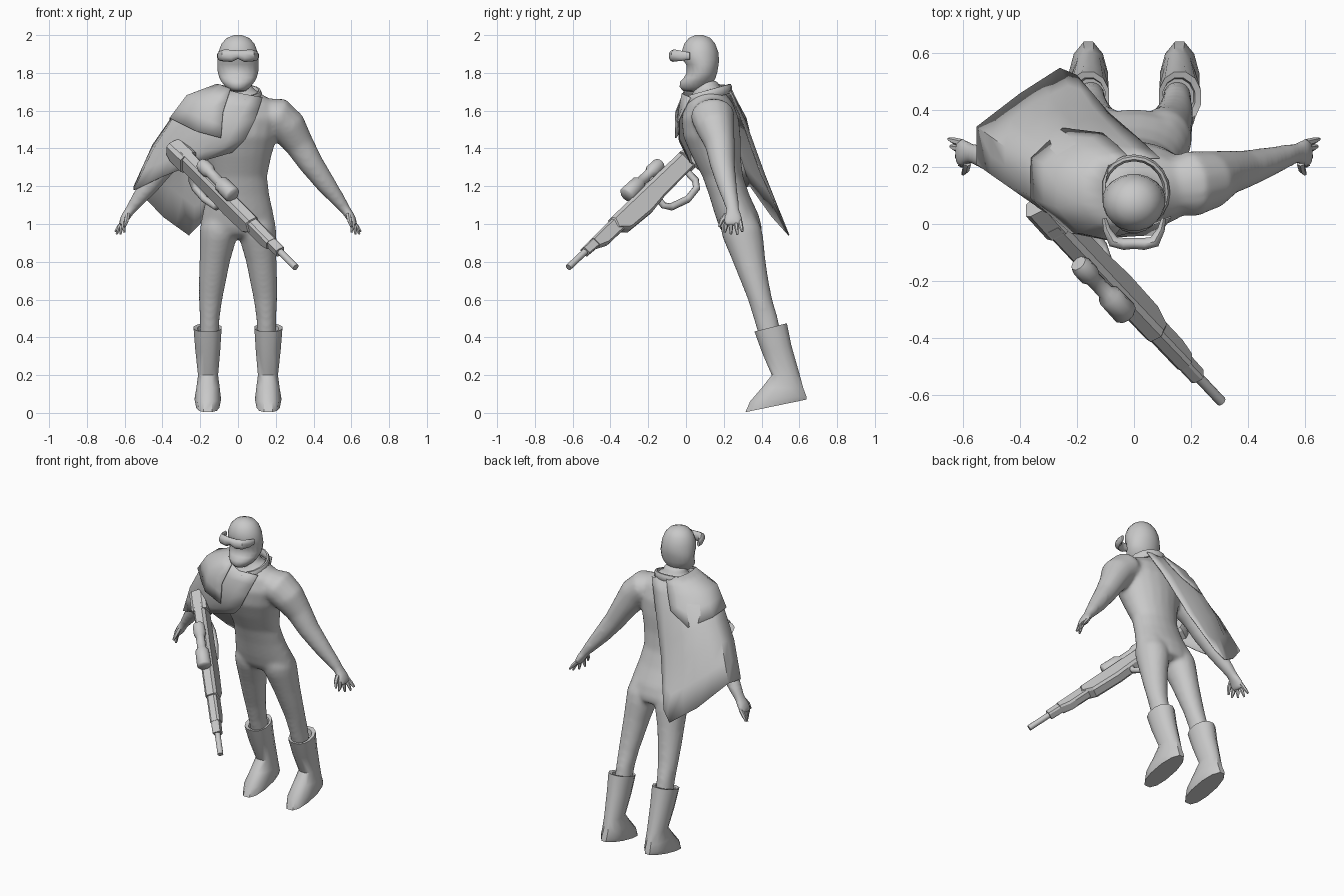
import bpy, bmesh, math
from mathutils import Vector, Matrix

GREY = bpy.data.materials.new("plain grey")
GREY.diffuse_color = (0.58, 0.58, 0.58, 1)


def finish(name, bm, angle=50):
    bmesh.ops.recalc_face_normals(bm, faces=bm.faces)
    me = bpy.data.meshes.new(name)
    bm.to_mesh(me)
    bm.free()
    ob = bpy.data.objects.new(name, me)
    bpy.context.collection.objects.link(ob)
    me.materials.append(GREY)
    bpy.context.view_layer.objects.active = ob
    ob.select_set(True)
    bpy.ops.object.shade_smooth_by_angle(angle=math.radians(angle))
    ob.select_set(False)
    return ob


def skin(name, rings, closed=False, angle=50):
    """Bridge equal-length point rings, capping the ends."""
    bm = bmesh.new()
    vs = [[bm.verts.new(p) for p in r] for r in rings]
    n, m = len(vs[0]), len(vs)
    for i in range(m if closed else m - 1):
        a, b = vs[i], vs[(i + 1) % m]
        for j in range(n):
            k = (j + 1) % n
            bm.faces.new((a[j], a[k], b[k], b[j]))
    if not closed:
        bm.faces.new(vs[0])
        bm.faces.new(vs[-1])
    return finish(name, bm, angle)


def power(v, p):
    return math.copysign(abs(v) ** p, v)


def loft(name, rings, n=16, mirror=False, angle=50, blunt=1):
    """Stacked ovals: (x centre, x radius, front y, front z, back y, back z)."""
    obs = []
    for side in ((1, -1) if mirror else (1,)):
        out = []
        for x, rx, yf, zf, yb, zb in rings:
            ring = []
            for j in range(n):
                a = math.tau * (j + .5) / n
                p = blunt if math.sin(a) < 0 else 1
                t = .5 + .5 * power(math.sin(a), p)
                ring.append((side * (x + rx * power(math.cos(a), p)), yf + (yb - yf) * t, zf + (zb - zf) * t))
            out.append(ring)
        obs.append(skin(("left_" if side > 0 else "right_") * mirror + name, out, angle=angle))
    return obs


def tube(name, pts, n=12, side=1, closed=False, ref=(0, 1, 0), matrix=None):
    """Ovals square to a path: (x, y, z, radius across, radius along ref)."""
    P = [Vector(p[:3]) for p in pts]
    out = []
    for i, p in enumerate(P):
        if closed:
            d = P[(i + 1) % len(P)] - P[i - 1]
        else:
            d = P[min(i + 1, len(P) - 1)] - P[max(i - 1, 0)]
        d.normalize()
        v = Vector(ref)
        v = (v - d * v.dot(d)).normalized()
        u = v.cross(d)
        ring = []
        for j in range(n):
            a = math.tau * (j + .5) / n
            q = p + u * math.cos(a) * pts[i][3] + v * math.sin(a) * pts[i][4]
            q.x *= side
            ring.append(matrix @ q if matrix else q)
        out.append(ring)
    return skin(name, out, closed)


def flat(z, yf, yb, rx, x=0):
    return (x, rx, yf, z, yb, z)


# Leaning torso with neck
body = loft("torso", [flat(*r) for r in (
    (1.76, .05, .165, .07), (1.72, .04, .185, .076), (1.69, .035, .21, .125), (1.64, 0, .25, .20),
    (1.56, -.025, .28, .225), (1.46, -.015, .29, .207), (1.36, .03, .29, .178), (1.25, .087, .303, .155),
    (1.15, .122, .338, .168), (1.05, .152, .385, .19), (.98, .177, .403, .203), (.945, .20, .40, .19),
    (.925, .24, .36, .10))], 20)

# Legs
body += loft("leg", [flat(z, yf, yb, (b - a) / 2, (a + b) / 2) for z, yf, yb, a, b in (
    (1.06, .19, .36, .03, .17), (.98, .182, .40, .003, .203), (.93, .192, .41, .004, .204),
    (.8, .247, .423, .042, .205), (.7, .287, .438, .062, .208), (.6, .327, .458, .082, .208),
    (.5, .357, .488, .097, .203), (.4, .387, .505, .1, .203))], mirror=True)

# Arms with palms
SIDES = ((1, "left"), (-1, "right"))
for s, w in SIDES:
    body.append(tube(w + "_arm", [
        (.12, .13, 1.60, .07, .09), (.20, .14, 1.575, .102, .118), (.265, .155, 1.513, .10, .104),
        (.325, .18, 1.42, .079, .08), (.39, .193, 1.315, .066, .067), (.47, .217, 1.205, .053, .053),
        (.54, .24, 1.115, .037, .041), (.57, .248, 1.075, .028, .037), (.60, .25, 1.03, .025, .053),
        (.617, .25, .99, .018, .051)], 14, s))

# Fuse torso, legs and arms into one smooth body
bm = bmesh.new()
for ob in body:
    bm.from_mesh(ob.data)
    bpy.data.objects.remove(ob)
figure = finish("body", bm)
mod = figure.modifiers.new("fuse", 'REMESH')
mod.mode, mod.voxel_size, mod.use_smooth_shade = 'VOXEL', .012, True
mod = figure.modifiers.new("soften", 'SMOOTH')
mod.factor, mod.iterations = .5, 12

# Fingers and thumbs
for s, w in SIDES:
    for i, (y0, x, y, z) in enumerate(((.285, .65, .298, .96), (.262, .643, .272, .945),
                                       (.238, .622, .238, .945), (.215, .60, .205, .955))):
        tube(f"{w}_finger_{i + 1}", [(.605, y0, 1.015, .013, .013),
             ((.612 + x) / 2, (y0 + y) / 2, .985, .012, .012), (x, y, z, .006, .006)], 6, s)
    tube(w + "_thumb", [(.585, .215, 1.05, .015, .015), (.59, .19, 1.02, .013, .013),
                        (.60, .175, .985, .006, .006)], 6, s)

# Boots with open rims and sloped soles
loft("boot", [((a + b) / 2, (b - a) / 2, yf, zf, yb, zb) for yf, zf, yb, zb, a, b in (
    (.39, .40, .51, .43, .10, .21), (.38, .428, .515, .468, .10, .215), (.36, .43, .537, .475, .085, .237),
    (.40, .32, .56, .36, .092, .228), (.452, .20, .605, .20, .104, .213), (.40, .135, .625, .13, .095, .222),
    (.335, .06, .642, .09, .088, .232), (.31, .003, .645, .072, .097, .223))], 12, True, 40, .8)

# Helmeted head with recessed face opening
loft("head", [flat(*r) for r in (
    (2.0, .05, .09, .02), (1.985, .015, .13, .06), (1.955, -.01, .155, .088), (1.91, -.025, .172, .105),
    (1.87, -.02, .176, .11), (1.845, .0, .174, .111), (1.80, .003, .166, .108), (1.775, -.012, .158, .10),
    (1.755, -.032, .148, .09), (1.725, -.035, .128, .066), (1.705, -.015, .10, .042), (1.70, .02, .08, .02))], 20)

# Goggles across the brow
half = ((.104, .02, 1.89, .008, .018), (.095, -.02, 1.89, .014, .026), (.072, -.062, 1.892, .022, .032),
        (.035, -.07, 1.89, .022, .032))
tube("goggles", [(-x, y, z, a, b) for x, y, z, a, b in half] + [(0, -.068, 1.897, .02, .022)] + list(half[::-1]),
     10, ref=(0, 0, 1))

# Collar ring, dipping at the front
tube("collar", [(.115 * math.cos(a), .112 + .12 * math.sin(a), 1.683 + .034 * math.sin(a), .013, .026)
                for a in [math.tau * i / 20 for i in range(20)]], 8, closed=True, ref=(0, 0, 1))


def drape(name, columns, thick):
    """Cloth sheet from columns running neck to hem."""
    bm = bmesh.new()
    vs = [[bm.verts.new(p) for p in c] for c in columns]
    for a, b in zip(vs, vs[1:]):
        for i in range(len(a) - 1):
            bm.faces.new((a[i], a[i + 1], b[i + 1], b[i]))
    bmesh.ops.subdivide_edges(bm, edges=bm.edges, cuts=1, use_grid_fill=True, smooth=.5)
    ob = finish(name, bm, 60)
    mod = ob.modifiers.new("cloth", 'SOLIDIFY')
    mod.thickness, mod.offset = thick, 0


# Long cape over the right shoulder, front edge round to back edge
drape("cape", (
    ((.13, .025, 1.67), (.09, -.035, 1.55), (.04, -.035, 1.45), (-.03, 0, 1.38)),
    ((.02, -.02, 1.69), (-.08, -.045, 1.56), (-.14, -.035, 1.44), (-.20, .02, 1.33)),
    ((-.08, .02, 1.715), (-.22, -.005, 1.60), (-.32, .05, 1.44), (-.40, .11, 1.25)),
    ((-.10, .08, 1.73), (-.31, .08, 1.61), (-.45, .14, 1.39), (-.55, .21, 1.18)),
    ((-.10, .14, 1.73), (-.31, .20, 1.62), (-.45, .27, 1.42), (-.55, .34, 1.20)),
    ((-.09, .20, 1.73), (-.22, .29, 1.60), (-.32, .38, 1.35), (-.40, .455, 1.04)),
    ((-.03, .23, 1.72), (-.12, .315, 1.54), (-.20, .42, 1.25), (-.26, .545, .94)),
    ((.09, .23, 1.70), (.02, .295, 1.55), (-.09, .39, 1.28), (-.20, .52, 1.0))), .006)

# Short shoulder flap
drape("shoulder_flap", (
    ((-.04, -.005, 1.715), (-.08, -.055, 1.59), (-.09, -.055, 1.455)),
    ((-.09, .03, 1.735), (-.19, -.03, 1.64), (-.22, -.03, 1.49)),
    ((-.11, .09, 1.74), (-.27, .06, 1.68), (-.36, .09, 1.56)),
    ((-.11, .15, 1.74), (-.27, .19, 1.68), (-.36, .23, 1.55)),
    ((-.09, .205, 1.735), (-.18, .27, 1.65), (-.25, .335, 1.49)),
    ((-.02, .235, 1.722), (-.06, .275, 1.64), (-.11, .318, 1.56))), .006)

# Rifle frame: along the barrel, sideways, up
D = Vector((.64, -.68, -.64)).normalized()
U = Vector((0, -.7, .7))
U = (U - D * U.dot(D)).normalized()
S = U.cross(D)
GUN = Matrix((D, S, U)).transposed().to_4x4()
GUN.translation = (-.33, .05, 1.41)


def plate(name, outline, half):
    """Side outline (along, up) with bevelled edges, given a width."""
    cx = sum(p[0] for p in outline) / len(outline)
    cz = sum(p[1] for p in outline) / len(outline)
    rings = []
    for y, k in ((-1, .75), (-.6, 1), (.6, 1), (1, .75)):
        rings.append([GUN @ Vector((cx + (s - cx) * (.97 if k < 1 else 1), y * half, cz + (u - cz) * k))
                      for s, u in outline])
    skin(name, rings, angle=25)


def rod(name, pts, n=10):
    tube(name, [(s, 0, u, r, r) for s, u, r in pts], n, matrix=GUN)


plate("rifle_butt", ((-.015, .03), (.12, .035), (.12, -.08), (.02, -.08), (-.015, -.05)), .05)
plate("rifle_body", ((.08, .035), (.72, .032), (.74, -.03), (.68, -.085), (.5, -.095), (.38, -.08), (.1, -.07)), .038)
plate("rifle_fore_end", ((.7, .025), (.9, .022), (.9, -.035), (.84, -.06), (.7, -.06)), .031)
plate("rifle_shroud", ((.88, .02), (.98, .02), (.98, -.03), (.88, -.035)), .025)
rod("rifle_muzzle", ((.96, -.005, .018), (1.125, -.005, .018)))
rod("rifle_scope", [(s + .04, .063, r) for s, r in (
    (.2, .03), (.22, .038), (.27, .038), (.29, .028), (.37, .028), (.39, .043), (.49, .045), (.5, .036))])
for s in (.34, .41):
    plate("scope_mount", ((s, .02), (s + .03, .02), (s + .03, .06), (s, .06)), .015)
rod("rifle_hand_loop", ((.15, -.05, .018), (.15, -.13, .02), (.18, -.165, .02), (.27, -.175, .02),
                        (.38, -.145, .02), (.41, -.11, .018), (.40, -.05, .018)), 8)
